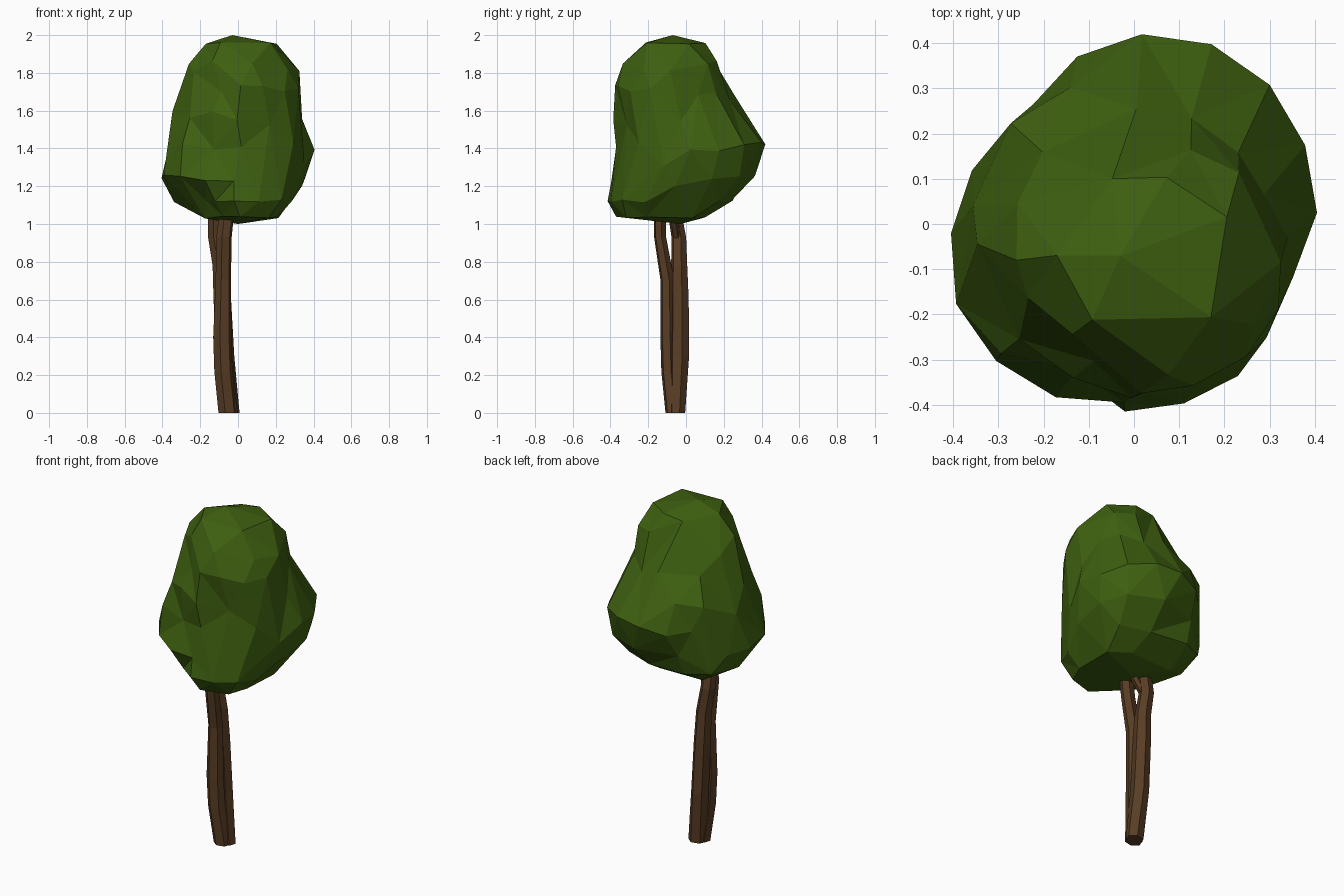
import bpy, bmesh, math, random

if "Cube" in bpy.data.objects:
    bpy.data.objects.remove(bpy.data.objects["Cube"])

random.seed(4)


def material(name, rgb):
    m = bpy.data.materials.new(name)
    m.diffuse_color = (*rgb, 1)
    m.use_nodes = True
    m.node_tree.nodes["Principled BSDF"].inputs["Base Color"].default_value = m.diffuse_color
    return m


leaf = material("leaf green", (0.048, 0.116, 0.005))
bark = material("bark brown", (0.100, 0.047, 0.018))


def loft(name, rings, mat, tips=None):
    """Skin equally sized point rings; cap both ends, with fans if tips are given."""
    bm = bmesh.new()
    loops = [[bm.verts.new(p) for p in ring] for ring in rings]
    n = len(loops[0])
    for a, b in zip(loops, loops[1:]):
        for i in range(n):
            j = (i + 1) % n
            bm.faces.new((a[i], a[j], b[j], b[i]))
    for k, loop in enumerate((loops[0], loops[-1])):
        if tips:
            tip = bm.verts.new(tips[k])
            for i in range(n):
                bm.faces.new((loop[i], loop[(i + 1) % n], tip))
        else:
            bm.faces.new(loop)
    if tips:
        bmesh.ops.triangulate(bm, faces=bm.faces[:], quad_method='SHORT_EDGE')
    bmesh.ops.recalc_face_normals(bm, faces=bm.faces[:])
    me = bpy.data.meshes.new(name)
    bm.to_mesh(me)
    bm.free()
    me.materials.append(mat)
    ob = bpy.data.objects.new(name, me)
    bpy.context.collection.objects.link(ob)
    return ob


# Crown: reach of the foliage in eight compass directions at each height
# (z, east, north-east, north, north-west, west, south-west, south, south-east)
reach = [
    (1.035, .20, .18, .11, .18, .18, .24, .37, .34),
    (1.12, .28, .30, .23, .33, .32, .29, .415, .395),
    (1.25, .36, .40, .355, .345, .405, .43, .395, .40),
    (1.41, .405, .43, .42, .345, .37, .41, .37, .385),
    (1.57, .34, .345, .33, .345, .35, .355, .385, .385),
    (1.71, .34, .27, .22, .25, .31, .29, .375, .38),
    (1.84, .31, .24, .16, .17, .26, .27, .32, .34),
    (1.955, .22, .16, .10, .10, .15, .22, .23, .26),
]
# Ledges: (ring, gap between compass directions) -> push in or out
ledges = {(5, 5): .92, (4, 6): .90, (3, 5): .91, (3, 7): .93, (2, 2): .94,
          (1, 2): 1.05, (4, 3): .90, (5, 3): 1.04, (2, 7): .96, (5, 0): .95}
SIDES = 16


def crown_ring(k, z, *h):
    cx, cy = (h[0] - h[4]) / 2, (h[2] - h[6]) / 2
    rel = [h[i] - cx * math.cos(i * math.pi / 4) - cy * math.sin(i * math.pi / 4)
           for i in range(8)]
    wobble = 0.006 if k in (0, 1, len(reach) - 1) else 0.025
    ring = []
    for i in range(SIDES):
        a = 2 * math.pi * i / SIDES
        j, odd = divmod(i, 2)
        r = rel[j]
        if odd:
            r = (r + rel[(j + 1) % 8]) / 2 * ledges.get((k, j), random.uniform(.97, 1.02))
        ring.append((cx + r * math.cos(a), cy + r * math.sin(a),
                     z + random.uniform(-wobble, wobble)))
    return ring


crown = loft("crown", [crown_ring(k, *row) for k, row in enumerate(reach)], leaf,
             tips=((0.0, -0.03, 1.0), (-0.03, -0.07, 2.0)))
facets = crown.modifiers.new("larger facets", 'DECIMATE')
facets.ratio = 0.6


# Trunk: stems that touch low down and fork below the crown
def stem(name, path, sides=6):
    """path rows: x, y, z, x radius, y radius"""
    rings = []
    for x, y, z, rx, ry in path:
        rings.append([(x + rx * math.cos(a), y + ry * math.sin(a), z)
                      for a in (2 * math.pi * (i + 0.25) / sides for i in range(sides))])
    return loft(name, rings, bark)


stem("front_stem", [
    (-0.055, -0.068, 0.00, 0.050, 0.042),
    (-0.077, -0.090, 0.22, 0.050, 0.042),
    (-0.083, -0.095, 0.40, 0.050, 0.042),
    (-0.078, -0.098, 0.70, 0.042, 0.038),
    (-0.074, -0.137, 0.93, 0.042, 0.033),
    (-0.055, -0.138, 1.10, 0.040, 0.033)])

stem("back_stem", [
    (-0.042, -0.045, 0.00, 0.052, 0.042),
    (-0.068, -0.034, 0.30, 0.050, 0.052),
    (-0.083, -0.034, 0.60, 0.048, 0.050),
    (-0.092, -0.036, 0.78, 0.044, 0.044),
    (-0.118, -0.038, 0.93, 0.042, 0.040),
    (-0.118, -0.055, 1.03, 0.042, 0.038),
    (-0.110, -0.060, 1.10, 0.040, 0.036)])

stem("side_branch", [
    (-0.110, -0.045, 0.91, 0.022, 0.022),
    (-0.065, -0.058, 0.99, 0.022, 0.022),
    (-0.030, -0.070, 1.06, 0.022, 0.022)], 5)
